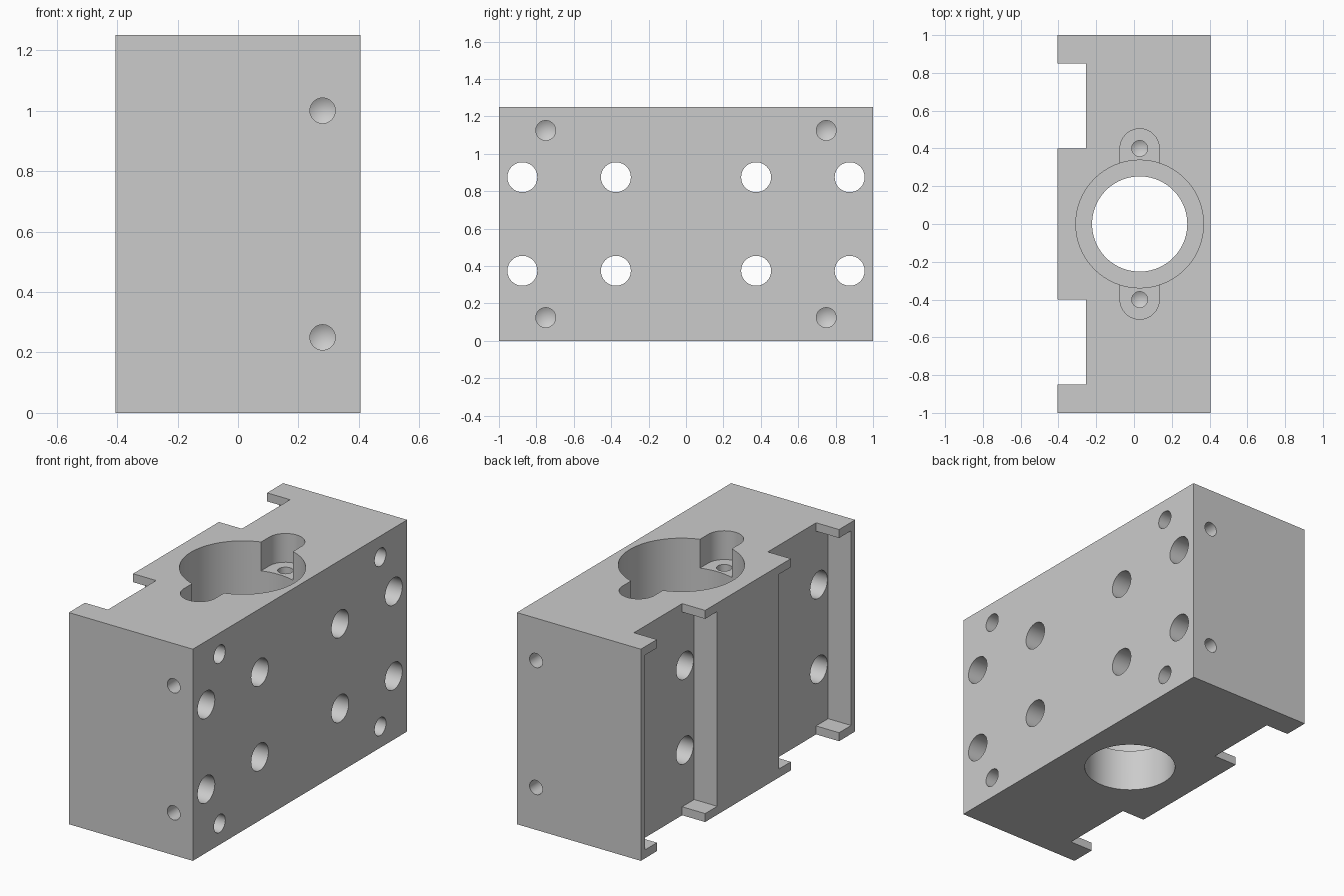
import bpy
import bmesh
import math
from mathutils import Vector

default = bpy.data.objects.get("Cube")
if default:
    bpy.data.objects.remove(default, do_unlink=True)

HX, HY, H = 0.405, 1.0, 1.25      # half width, half length, height
DEPTH = 0.15                      # depth of the side pockets
MID = H / 2

metal = bpy.data.materials.new("light grey metal")
metal.use_nodes = True
grey = (0.6, 0.6, 0.6, 1)
metal.diffuse_color = grey
metal.node_tree.nodes["Principled BSDF"].inputs["Base Color"].default_value = grey


def to_object(name, bm):
    bmesh.ops.recalc_face_normals(bm, faces=bm.faces)
    mesh = bpy.data.meshes.new(name)
    bm.to_mesh(mesh)
    bm.free()
    obj = bpy.data.objects.new(name, mesh)
    bpy.context.collection.objects.link(obj)
    return obj


def prism(name, outline, offset):
    """Extrude a closed outline of 3D points along an offset."""
    bm = bmesh.new()
    face = bm.faces.new([bm.verts.new(p) for p in outline])
    moved = bmesh.ops.extrude_face_region(bm, geom=[face])["geom"]
    verts = [g for g in moved if isinstance(g, bmesh.types.BMVert)]
    bmesh.ops.translate(bm, verts=verts, vec=offset)
    return to_object(name, bm)


def turned(name, start, direction, profile, sides):
    """Solid of revolution; profile holds (radius, distance) pairs."""
    bm = bmesh.new()
    turn = Vector(direction).to_track_quat('Z', 'Y')
    rings = []
    for r, d in profile:
        ring = []
        for i in range(sides):
            a = math.tau * i / sides
            local = Vector((r * math.cos(a), r * math.sin(a), d))
            ring.append(bm.verts.new(Vector(start) + turn @ local))
        rings.append(ring)
    for a, b in zip(rings, rings[1:]):
        for i in range(sides):
            j = (i + 1) % sides
            bm.faces.new((a[i], a[j], b[j], b[i]))
    bm.faces.new(rings[0])
    if profile[-1][0] > 0:
        bm.faces.new(rings[-1])
    bmesh.ops.remove_doubles(bm, verts=bm.verts, dist=1e-6)
    return to_object(name, bm)


def drill(start, direction, r, depth):
    """Blind hole with a conical drill point."""
    profile = [(r, -0.05), (r, depth), (0, depth + 0.6 * r)]
    return turned("blind_hole_cutter", start, direction, profile, 32)


# Main block
block = prism("machined_block",
              [(-HX, -HY, 0), (HX, -HY, 0), (HX, HY, 0), (-HX, HY, 0)], (0, 0, H))
block.data.materials.append(metal)
cutters = []

# Side pockets: wide recess crossed by a narrower slot open at top and bottom
for s in (-1, 1):
    wide0, slot0, slot1, wide1 = 0.2875, 0.4, 0.85, 0.9625
    low, high, under, over = 0.05, H - 0.05, -0.1, H + 0.1
    cross = [(wide0, low), (slot0, low), (slot0, under), (slot1, under),
             (slot1, low), (wide1, low), (wide1, high), (slot1, high),
             (slot1, over), (slot0, over), (slot0, high), (wide0, high)]
    cutters.append(prism("pocket_cutter",
                         [(-HX - 0.1, s * y, z) for y, z in cross],
                         (DEPTH + 0.1, 0, 0)))

# Stepped vertical bore
BX = 0.03
cutters.append(turned("bore_cutter", (BX, 0, H), (0, 0, -1),
                      [(0.338, -0.05), (0.338, 1.0), (0.252, 1.0), (0.252, H + 0.05)], 96))

# Rounded lobes beside the bore, each with a screw hole in its floor
LOBE_R, LOBE_Y, LOBE_DEPTH = 0.104, 0.4, 0.17
floor = H - LOBE_DEPTH
for s in (-1, 1):
    outline = [(BX + LOBE_R, s * 0.2, floor)]
    for i in range(33):
        a = math.pi * i / 32
        outline.append((BX + LOBE_R * math.cos(a),
                        s * (LOBE_Y + LOBE_R * math.sin(a)), floor))
    outline.append((BX - LOBE_R, s * 0.2, floor))
    cutters.append(prism("lobe_cutter", outline, (0, 0, LOBE_DEPTH + 0.05)))
    cutters.append(drill((BX, s * LOBE_Y, floor), (0, 0, -1), 0.042, 0.075))

for s in (-1, 1):
    # Through holes from the right face into the pockets
    for y in (0.375, 0.875):
        for z in (MID - 0.25, MID + 0.25):
            cutters.append(turned("through_hole_cutter", (HX, s * y, z), (-1, 0, 0),
                                  [(0.08, -0.05), (0.08, 0.75)], 48))
    # Corner holes in the right face
    for z in (MID - 0.5, MID + 0.5):
        cutters.append(drill((HX, s * 0.75, z), (-1, 0, 0), 0.053, 0.22))
    # Holes in the front and back ends
    for z in (MID - 0.375, MID + 0.375):
        cutters.append(drill((0.28, s * HY, z), (0, -s, 0), 0.042, 0.2))

# Cut everything out of the block
bpy.context.view_layer.objects.active = block
for cutter in cutters:
    cutter.hide_render = True
    mod = block.modifiers.new("cut", 'BOOLEAN')
    mod.operation = 'DIFFERENCE'
    mod.solver = 'EXACT'
    mod.object = cutter
    bpy.ops.object.modifier_apply(modifier=mod.name)
    bpy.data.objects.remove(cutter, do_unlink=True)

# Smooth the round walls, keep machined edges crisp
bpy.ops.object.select_all(action='DESELECT')
block.select_set(True)
bpy.ops.object.shade_smooth_by_angle(angle=math.radians(25))
